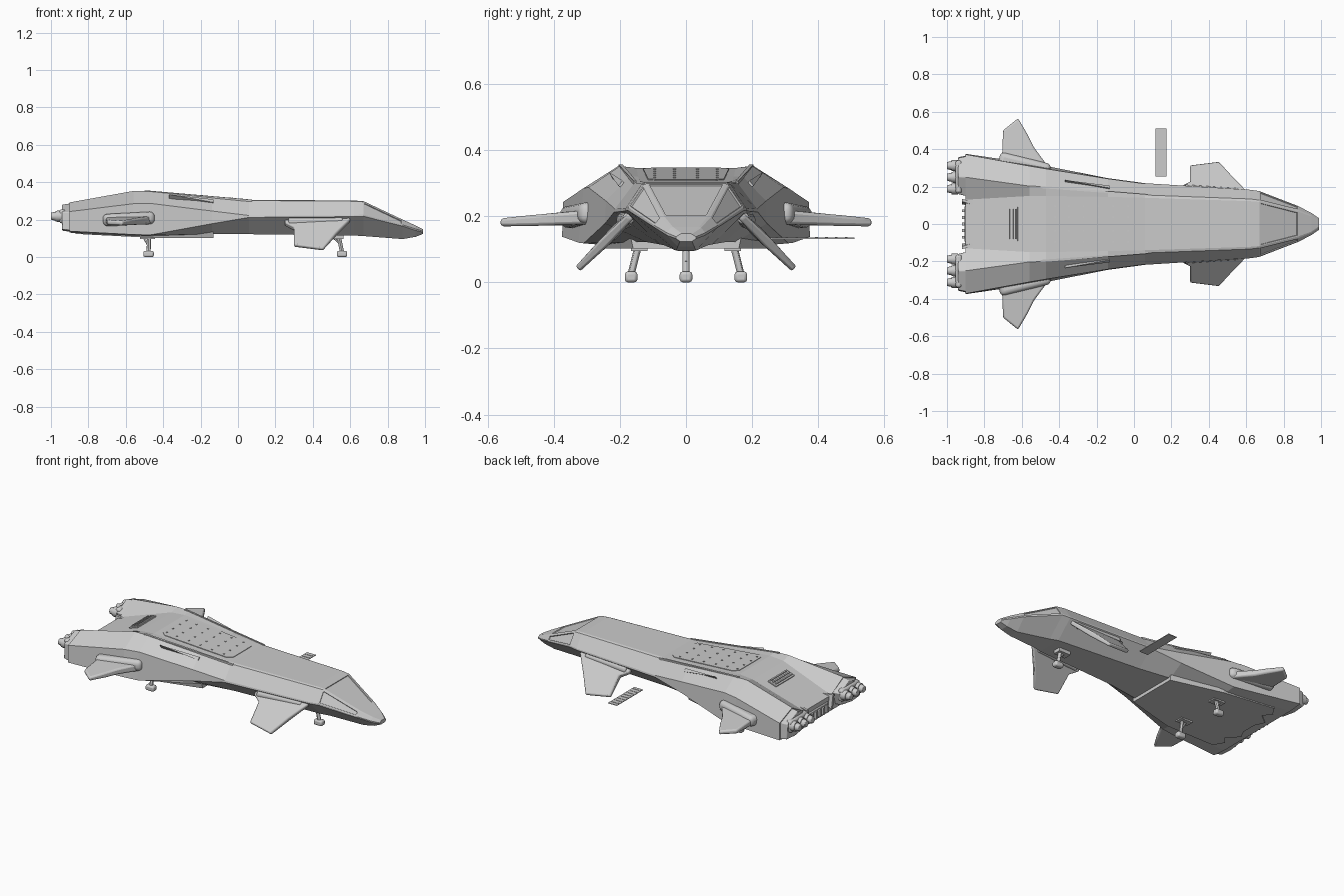
import bpy, bmesh, math
from mathutils import Vector, Matrix

if "Cube" in bpy.data.objects:
    bpy.data.objects.remove(bpy.data.objects["Cube"])

def finish(bm, name, mirror=False, bevel=0, segs=2, smooth=True):
    bmesh.ops.recalc_face_normals(bm, faces=bm.faces)
    me = bpy.data.meshes.new(name)
    bm.to_mesh(me); bm.free()
    ob = bpy.data.objects.new(name, me)
    bpy.context.collection.objects.link(ob)
    if bevel:
        m = ob.modifiers.new("Bevel", 'BEVEL')
        m.width, m.segments, m.limit_method = bevel, segs, 'ANGLE'
    if mirror:
        m = ob.modifiers.new("Mirror", 'MIRROR')
        m.use_axis = (False, True, False)
    if smooth:
        bpy.context.view_layer.objects.active = ob
        ob.select_set(True)
        bpy.ops.object.shade_smooth_by_angle(angle=math.radians(30))
        ob.select_set(False)
    return ob

def box(name, x, y, z, rot=None, **kw):
    """Box from (min, max) ranges."""
    bm = bmesh.new()
    c = Vector((sum(x) / 2, sum(y) / 2, sum(z) / 2))
    s = Matrix.Diagonal((x[1] - x[0], y[1] - y[0], z[1] - z[0], 1))
    bmesh.ops.create_cube(bm, size=1, matrix=Matrix.Translation(c) @ (rot or Matrix()) @ s)
    return finish(bm, name, **kw)

def rod(name, a, b, r1, r2=None, n=12, **kw):
    a, b = Vector(a), Vector(b)
    bm = bmesh.new()
    rot = (b - a).to_track_quat('Z', 'Y').to_matrix().to_4x4()
    bmesh.ops.create_cone(bm, cap_ends=True, segments=n, radius1=r1, radius2=r1 if r2 is None else r2,
                          depth=(b - a).length, matrix=Matrix.Translation((a + b) / 2) @ rot)
    return finish(bm, name, **kw)

def prism(name, top, bottom, **kw):
    """Solid between two matching outlines."""
    bm = bmesh.new()
    t = [bm.verts.new(p) for p in top]
    b = [bm.verts.new(p) for p in bottom]
    bm.faces.new(t); bm.faces.new(b[::-1])
    for i in range(len(t)):
        j = (i + 1) % len(t)
        bm.faces.new((t[i], b[i], b[j], t[j]))
    return finish(bm, name, **kw)

# Hull: faceted loft; each section is x, then deck edge, shoulder, chine, lower side, keel edge
sections = [
    (.99, (.012, .148), (.018, .146), (.03, .138), (.03, .132), (.018, .124)),
    (.95, (.04, .168), (.046, .165), (.058, .15), (.057, .142), (.025, .108)),
    (.88, (.066, .2), (.075, .197), (.095, .172), (.094, .165), (.03, .096)),
    (.67, (.118, .299), (.128, .295), (.175, .227), (.176, .218), (.065, .112)),
    (.62, (.122, .302), (.134, .298), (.182, .225), (.183, .216), (.08, .115)),
    (.06, (.14, .306), (.155, .302), (.215, .222), (.218, .212), (.12, .122)),
    (-.14, (.145, .32), (.172, .32), (.242, .246), (.245, .178), (.15, .122)),
    (-.47, (.15, .346), (.2, .352), (.295, .287), (.31, .118), (.24, .112)),
    (-.56, (.15, .338), (.203, .353), (.31, .285), (.325, .12), (.25, .114)),
    (-.9, (.13, .225), (.25, .292), (.372, .243), (.375, .138), (.29, .13)),
]
bm = bmesh.new()
rings = [[bm.verts.new((s[0], y, z)) for y, z in s[1:]] +
         [bm.verts.new((s[0], -y, z)) for y, z in s[:0:-1]] for s in sections]
windows = []
for k in range(len(rings) - 1):
    a, b = rings[k], rings[k + 1]
    for i in range(10):
        j = (i + 1) % 10
        f = bm.faces.new((a[i], a[j], b[j], b[i]))
        if k == 2 and i in (1, 7, 9):
            windows.append(f)
bm.faces.new(rings[0]); bm.faces.new(rings[-1])
bmesh.ops.recalc_face_normals(bm, faces=bm.faces)
# Cockpit windows recessed into the nose
bmesh.ops.inset_individual(bm, faces=windows, thickness=.009)
bmesh.ops.inset_individual(bm, faces=windows, thickness=.002, depth=-.005)
finish(bm, "hull", smooth=False)

# Belly plate with notched trailing edge
out = [(-.13, .17), (-.45, .26), (-.8, .285), (-.84, .22), (-.8, .17), (-.87, .11), (-.84, .05)]
out = out + [(x, -y) for x, y in out[::-1]]
prism("belly_plate", [(x, y, .15) for x, y in out],
      [(x, y * .94, .102 if x > -.5 else .102 + (-.5 - x) * .06) for x, y in out], smooth=False)

# Engine pods: rear caps, housings and nozzles
cap = [(.145, .235), (.25, .289), (.365, .242), (.37, .14), (.28, .133), (.17, .15)]
cy, cz = .26, .21
prism("engine_pod_cap", [(-.88, y, z) for y, z in cap],
      [(-.94, cy + (y - cy) * .88, cz + (z - cz) * .9) for y, z in cap], mirror=True, bevel=.004)
box("engine_housing", (-.955, -.92), (.165, .34), (.18, .255), mirror=True, bevel=.012)
for i in range(3):
    y = .188 + i * .062
    rod("engine_nozzle_base", (-.94, y, .218), (-.975, y, .218), .031, .029, 16, mirror=True)
    rod("engine_nozzle_tip", (-.97, y, .218), (-1.0, y, .218), .025, .019, 16, mirror=True, bevel=.003)

# Stern between the pods
box("stern_block", (-.905, -.86), (-.1, .1), (.135, .2), bevel=.008)
for i in range(5):
    y = -.07 + i * .035
    box("stern_grille", (-.92, -.9), (y - .007, y + .007), (.145, .19))
prism("stern_fin", [(-.8, .1, .24), (-.92, .135, .235), (-.92, .12, .15)],
      [(-.8, .085, .24), (-.92, .12, .235), (-.92, .105, .15)], mirror=True)

# Rear wings: outline (x, y, half thickness), slightly drooping
rear = [(-.44, .28, .022), (-.535, .41, .018), (-.57, .48, .016), (-.62, .565, .012),
        (-.7, .5, .013), (-.705, .37, .02), (-.72, .28, .024)]
prism("rear_wing", [(x, y, .215 - y * .06 + t) for x, y, t in rear],
      [(x, y, .215 - y * .06 - t) for x, y, t in rear], mirror=True, bevel=.009)
box("rear_wing_root", (-.73, -.45), (.24, .355), (.17, .236), mirror=True, bevel=.025, segs=4,
    rot=Matrix.Rotation(math.radians(-3), 4, 'Y') @ Matrix.Rotation(math.radians(-14), 4, 'Z'))

# Front wings: angled down 45 degrees, outline (x, z, half thickness)
front = [(.25, .205, .013), (.25, .175, .015), (.3, .15, .017), (.3, .06, .011), (.455, .04, .01),
         (.525, .12, .015), (.6, .195, .012), (.6, .215, .01)]
k = .707
prism("front_wing", [(x, .368 - z + t * k, z + t * k) for x, z, t in front],
      [(x, .368 - z - t * k, z - t * k) for x, z, t in front], mirror=True, bevel=.007)
rod("front_wing_root", (.27, .185, .188), (.56, .172, .195), .026, .018, 16, mirror=True, bevel=.008)

# Dorsal panel following the roof slope, with fasteners
def roof(x):
    return .306 + (.06 - x) * (.346 - .306) / .53
pan = [(.03, .09), (0, .115), (-.41, .13), (-.44, .105)]
pan = pan + [(x, -y) for x, y in pan[::-1]]
prism("dorsal_panel", [(x, y, roof(x) + .003) for x, y in pan],
      [(x, y, roof(x) - .01) for x, y in pan], smooth=False)
for x in (-.42, -.35, -.27, -.19, -.11, -.03):
    for y in (.035, .095):
        box("panel_fastener", (x - .004, x + .004), (y - .004, y + .004),
            (roof(x), roof(x) + .006), mirror=True, smooth=False)

# Dorsal rear vent
tilt = Matrix.Rotation(math.radians(-18), 4, 'Y')
box("rear_vent_frame", (-.68, -.62), (-.09, .09), (.303, .315), rot=tilt)
for i in range(3):
    x = -.668 + i * .018
    box("rear_vent_slat", (x - .004, x + .004), (-.08, .08), (.307 + i * .006, .317 + i * .006), rot=tilt)

# Shoulder rails and side blades
prism("shoulder_rail", [(.075, .15, .307), (.075, .158, .306), (-.5, .204, .356), (-.5, .192, .357)],
      [(.075, .15, .295), (.075, .158, .294), (-.5, .204, .342), (-.5, .192, .342)], mirror=True)
prism("shoulder_blade", [(-.13, .205, .292), (-.13, .192, .308), (-.37, .235, .335)],
      [(-.13, .185, .28), (-.13, .18, .29), (-.37, .22, .31)], mirror=True)

# Landing gear
def gear(name, top, foot, mirror):
    x, y = foot
    rod(name + "_strut", top, (x, y, .025), .011, mirror=mirror)
    rod(name + "_brace", (top[0] - .035, top[1], .115), (x, y + (top[1] - y) * .4, .06), .006, mirror=mirror)
    box(name + "_hatch", (top[0] - .05, top[0] + .03), (top[1] - .025, top[1] + .025), (.095, .118), mirror=mirror)
    box(name + "_foot", (x - .028, x + .028), (y - .019, y + .019), (0, .033), mirror=mirror, bevel=.009)

gear("rear_gear", (-.475, .142, .12), (-.478, .166), True)
gear("front_gear", (.535, 0, .13), (.556, 0), False)

# Boarding ramp on one side, with tread strips
box("boarding_ramp", (.115, .175), (.255, .51), (.131, .135), smooth=False)
for i in range(8):
    y = .275 + i * .03
    box("ramp_tread", (.122, .168), (y - .004, y + .004), (.134, .137), smooth=False)
